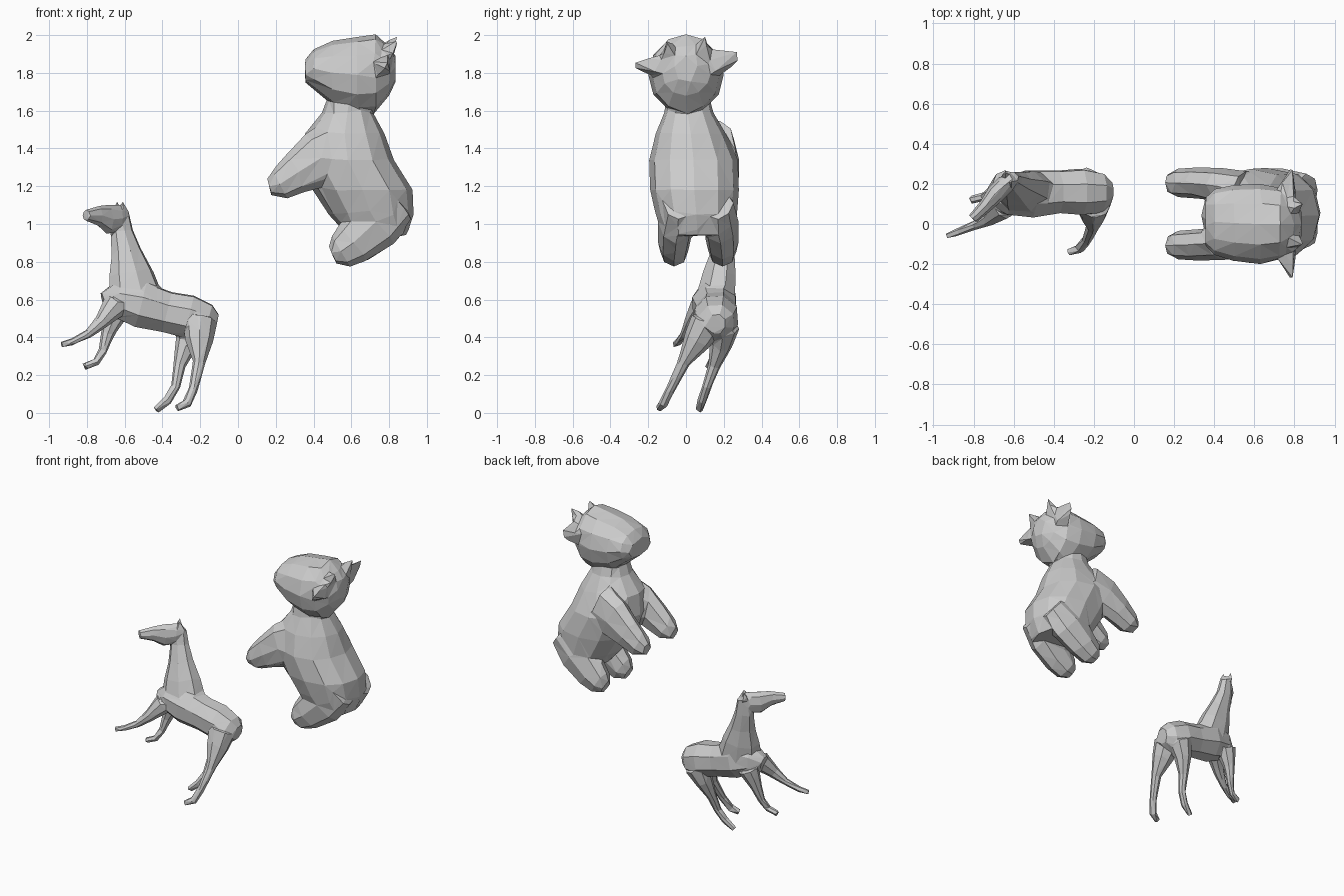
import bpy, bmesh, math
from mathutils import Vector


def loft(name, rings, sides=8, side=(0, 1, 0), normal=None, box=1.0):
    """Skin rings of (x, y, z, half width, half depth); a fixed plane normal is optional."""
    bm = bmesh.new()
    pts = [Vector(r[:3]) for r in rings]
    loops = []
    for i, r in enumerate(rings):
        t = pts[min(i + 1, len(pts) - 1)] - pts[max(i - 1, 0)]
        t = Vector(normal) if normal else t.normalized()
        v = t.cross(Vector(side)).normalized()
        u = v.cross(t).normalized()
        a, b = r[3], r[-1]
        loop = []
        for k in range(sides):
            ang = 2 * math.pi * k / sides
            c, s = math.cos(ang), math.sin(ang)
            c = math.copysign(abs(c) ** box, c)
            s = math.copysign(abs(s) ** box, s)
            loop.append(bm.verts.new(pts[i] + u * a * c + v * b * s))
        loops.append(loop)
    for p, q in zip(loops, loops[1:]):
        for k in range(sides):
            j = (k + 1) % sides
            bm.faces.new((p[k], p[j], q[j], q[k]))
    bm.faces.new(loops[0])
    bm.faces.new(loops[-1])
    return finish(name, bm)


def spike(name, base, tip):
    """Pointed solid from base corner points to a tip."""
    bm = bmesh.new()
    for p in base + [tip]:
        bm.verts.new(p)
    bmesh.ops.convex_hull(bm, input=bm.verts[:])
    return finish(name, bm)


def finish(name, bm):
    bmesh.ops.triangulate(bm, faces=bm.faces[:])
    bmesh.ops.recalc_face_normals(bm, faces=bm.faces[:])
    me = bpy.data.meshes.new(name)
    bm.to_mesh(me)
    bm.free()
    ob = bpy.data.objects.new(name, me)
    bpy.context.collection.objects.link(ob)
    return ob


def fuse(name, parts, voxel, faces):
    """Join overlapping parts into one skin and reduce it to low-poly facets."""
    bpy.ops.object.select_all(action='DESELECT')
    for ob in parts:
        ob.select_set(True)
    body = parts[0]
    bpy.context.view_layer.objects.active = body
    bpy.ops.object.join()
    body.name = name
    m = body.modifiers.new("skin", 'REMESH')
    m.mode, m.voxel_size = 'VOXEL', voxel
    m = body.modifiers.new("blend", 'SMOOTH')
    m.factor, m.iterations = 0.5, 2
    bpy.ops.object.modifier_apply(modifier="skin")
    bpy.ops.object.modifier_apply(modifier="blend")
    m = body.modifiers.new("facets", 'DECIMATE')
    m.ratio = faces / (2 * len(body.data.polygons))
    bpy.ops.object.modifier_apply(modifier="facets")
    bpy.ops.object.shade_flat()


# ---- Sitting animal: torso, stacked in horizontal rings (half width y, half depth x)
sitting = [loft("torso", [
    (0.58, 0.01, 1.68, 0.11, 0.10),
    (0.58, 0.015, 1.59, 0.13, 0.135),
    (0.565, 0.025, 1.48, 0.185, 0.21),
    (0.58, 0.04, 1.34, 0.235, 0.245),
    (0.66, 0.045, 1.18, 0.235, 0.265),
    (0.705, 0.055, 1.05, 0.215, 0.225),
    (0.735, 0.06, 0.94, 0.185, 0.155)], 12, normal=(0, 0, 1), box=0.9)]

# Sitting animal: head, stacked from snout to back
sitting.append(loft("head", [
    (0.355, 0.01, 1.81, 0.12, 0.06),
    (0.40, 0.01, 1.82, 0.165, 0.105),
    (0.50, 0.005, 1.80, 0.19, 0.17),
    (0.63, 0.0, 1.79, 0.20, 0.20),
    (0.73, 0.0, 1.80, 0.18, 0.205),
    (0.80, 0.0, 1.81, 0.13, 0.13),
    (0.835, 0.0, 1.82, 0.06, 0.07)], 12, normal=(1, 0, 0), box=0.95))

# Sitting animal: paired limbs, ears and horns
for s, tag in ((-1, "near"), (1, "far")):
    y = 0.05 + 0.155 * s
    arm = loft("arm_" + tag, [
        (0.55, y - 0.03 * s, 1.38, 0.09, 0.18),
        (0.43, y - 0.01 * s, 1.345, 0.085, 0.155),
        (0.32, y, 1.275, 0.078, 0.115),
        (0.22, y, 1.21, 0.072, 0.085),
        (0.165, y, 1.195, 0.045, 0.045)])
    y = 0.065 + 0.128 * s
    leg = loft("leg_" + tag, [
        (0.85, y - 0.03 * s, 1.11, 0.09, 0.11),
        (0.73, y - 0.01 * s, 1.01, 0.095, 0.15),
        (0.61, y, 0.90, 0.085, 0.12),
        (0.545, y, 0.855, 0.075, 0.095),
        (0.50, y, 0.835, 0.045, 0.05)])
    z = 0.03 * s
    ear = spike("ear_" + tag, [
        (0.70, 0.15 * s, 1.86), (0.80, 0.12 * s, 1.92 + z / 2),
        (0.81, 0.14 * s, 1.80), (0.73, 0.17 * s, 1.78),
        (0.79, 0.285 * s, 1.88 + z)], (0.78, 0.275 * s, 1.84 + z / 2))
    horn = spike("horn_" + tag, [
        (0.75, 0.05 * s, 1.95), (0.75, 0.12 * s, 1.92),
        (0.81, 0.12 * s, 1.87), (0.82, 0.05 * s, 1.88)],
        (0.85, 0.105 * s, 1.99 + z / 2))
    sitting += [arm, leg, ear, horn]
sitting.append(spike("tail", [
    (0.85, 0.01, 1.07), (0.85, 0.11, 1.07), (0.91, 0.06, 1.10),
    (0.80, 0.06, 0.98)], (0.915, 0.06, 0.95)))
fuse("sitting_animal", sitting, 0.011, 640)

# ---- Rearing animal: barrel, leaning towards the far side
rearing = [loft("body", [
    (-0.71, 0.13, 0.58, 0.05, 0.06),
    (-0.64, 0.14, 0.60, 0.10, 0.105),
    (-0.52, 0.15, 0.575, 0.125, 0.13),
    (-0.38, 0.16, 0.535, 0.112, 0.115),
    (-0.26, 0.16, 0.51, 0.122, 0.12),
    (-0.16, 0.16, 0.48, 0.10, 0.10),
    (-0.112, 0.16, 0.47, 0.05, 0.055)], 8, (0, 1, -0.35))]

# Rearing animal: neck and turned head
rearing.append(loft("neck", [
    (-0.54, 0.155, 0.61, 0.105, 0.15),
    (-0.565, 0.175, 0.73, 0.09, 0.125),
    (-0.59, 0.195, 0.85, 0.065, 0.085),
    (-0.615, 0.215, 0.96, 0.047, 0.063),
    (-0.62, 0.225, 1.06, 0.036, 0.045)], 8, (-0.3, 1, -0.3)))
rearing.append(loft("head", [
    (-0.595, 0.24, 1.055, 0.032, 0.04),
    (-0.64, 0.20, 1.03, 0.047, 0.075),
    (-0.69, 0.15, 1.025, 0.047, 0.078),
    (-0.74, 0.09, 1.045, 0.035, 0.052),
    (-0.805, 0.025, 1.045, 0.026, 0.03)], 8, (-0.7, 0.7, 0)))
for tag, x, y in (("near", -0.61, 0.20), ("far", -0.64, 0.24)):
    rearing.append(spike("ear_" + tag, [
        (x - 0.025, y, 1.07), (x + 0.025, y + 0.01, 1.07), (x, y - 0.03, 1.06),
        (x, y + 0.03, 1.06)], (x, y + 0.015, 1.13)))

# Rearing animal: thin bent legs (x, y, z, radius)
legs = {
    "front_leg_near": [(-0.65, 0.09, 0.57, 0.07), (-0.72, 0.03, 0.485, 0.04),
                       (-0.79, -0.005, 0.42, 0.024), (-0.88, -0.04, 0.375, 0.019),
                       (-0.935, -0.06, 0.362, 0.016)],
    "front_leg_far": [(-0.64, 0.20, 0.55, 0.07), (-0.69, 0.18, 0.42, 0.036),
                      (-0.715, 0.16, 0.33, 0.024), (-0.75, 0.135, 0.27, 0.021),
                      (-0.815, 0.12, 0.245, 0.02)],
    "hind_leg_near": [(-0.20, 0.11, 0.48, 0.09), (-0.205, 0.06, 0.385, 0.075),
                      (-0.205, -0.01, 0.27, 0.034), (-0.235, -0.08, 0.13, 0.025),
                      (-0.27, -0.12, 0.05, 0.026), (-0.325, -0.143, 0.025, 0.019)],
    "hind_leg_far": [(-0.23, 0.20, 0.46, 0.085), (-0.275, 0.185, 0.36, 0.06),
                     (-0.31, 0.15, 0.25, 0.033), (-0.33, 0.11, 0.14, 0.025),
                     (-0.375, 0.085, 0.065, 0.025), (-0.435, 0.07, 0.014, 0.019)],
}
for part, path in legs.items():
    rearing.append(loft(part, path, 8))
fuse("rearing_animal", rearing, 0.007, 700)
